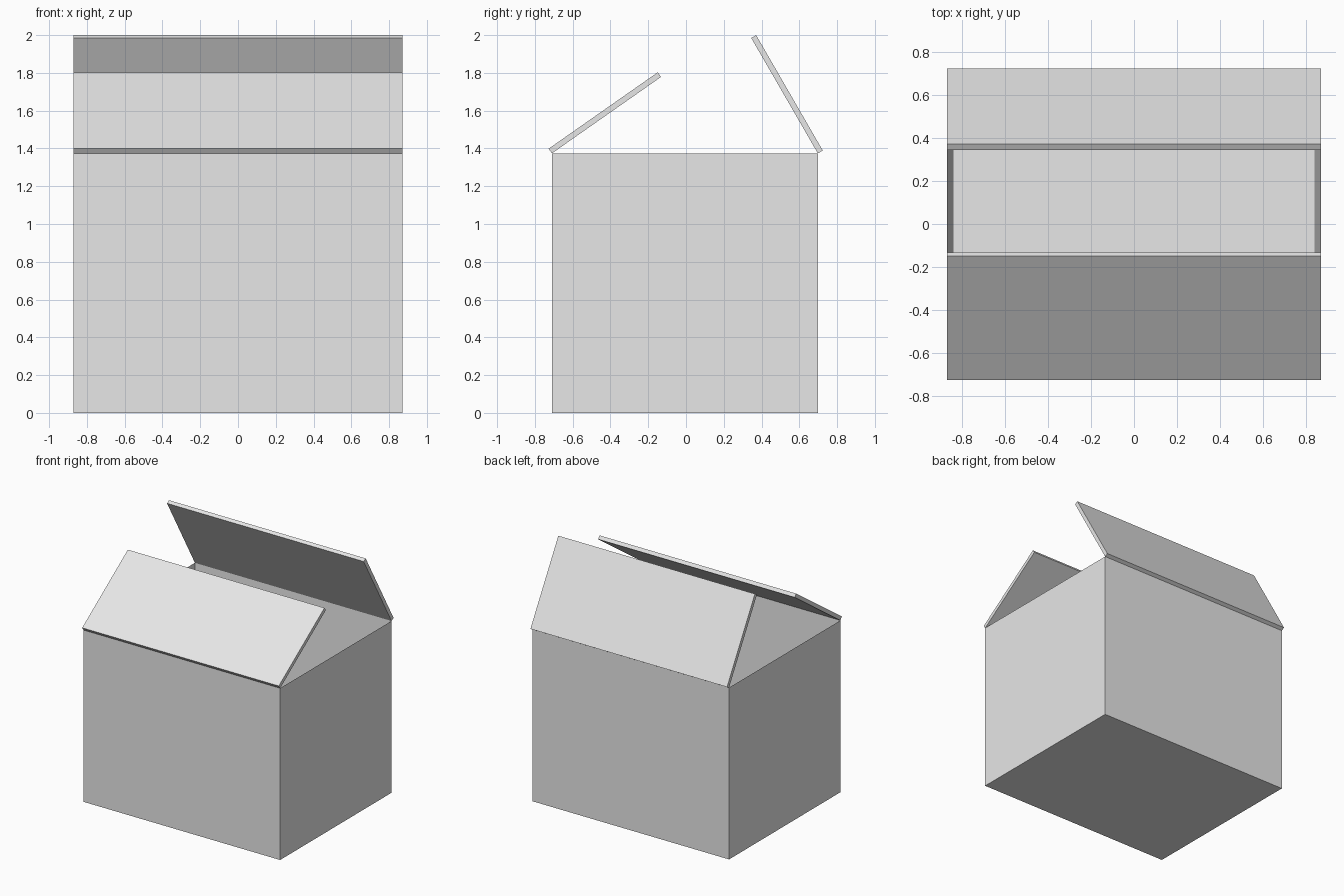
import bpy
import bmesh
from math import radians
from mathutils import Matrix, Vector

cube = bpy.data.objects.get("Cube")
if cube:
    bpy.data.objects.remove(cube, do_unlink=True)

HALF_W = 0.87            # half width along x
FRONT, BACK = -0.71, 0.698
HEIGHT = 1.374
WALL = 0.03
FLAP = 0.705             # flap length from hinge to free edge

grey = bpy.data.materials.new("light_grey_card")
grey.use_nodes = True
grey.diffuse_color = (0.8, 0.8, 0.8, 1)
grey.node_tree.nodes["Principled BSDF"].inputs["Base Color"].default_value = grey.diffuse_color


def add_object(name, bm):
    mesh = bpy.data.meshes.new(name)
    bmesh.ops.recalc_face_normals(bm, faces=bm.faces)
    bm.to_mesh(mesh)
    bm.free()
    mesh.materials.append(grey)
    obj = bpy.data.objects.new(name, mesh)
    bpy.context.collection.objects.link(obj)
    return obj


def block(low, high):
    bm = bmesh.new()
    bmesh.ops.create_cube(bm, size=1)
    low, high = Vector(low), Vector(high)
    bmesh.ops.scale(bm, vec=high - low, verts=bm.verts)
    bmesh.ops.translate(bm, vec=(low + high) / 2, verts=bm.verts)
    return bm


# Open carton: inset the top face for the rim, then push it down to the floor
bm = block((-HALF_W, FRONT, 0), (HALF_W, BACK, HEIGHT))
top = max(bm.faces, key=lambda f: f.calc_center_median().z)
bmesh.ops.inset_region(bm, faces=[top], thickness=WALL, use_even_offset=True)
bmesh.ops.translate(bm, vec=(0, 0, WALL - HEIGHT), verts=top.verts)
add_object("carton_body", bm)


# Lid flaps: slabs hinged on the outer top edges of the front and back walls
def flap(name, hinge_y, angle, side):
    low, high = sorted((0, side * WALL))
    bm = block((-HALF_W, 0, low), (HALF_W, FLAP, high))
    turn = Matrix.Rotation(radians(angle), 4, "X")
    bm.transform(Matrix.Translation((0, hinge_y, HEIGHT)) @ turn)
    add_object(name, bm)


flap("front_flap", FRONT, 35, 1)
flap("back_flap", BACK, 120, -1)
